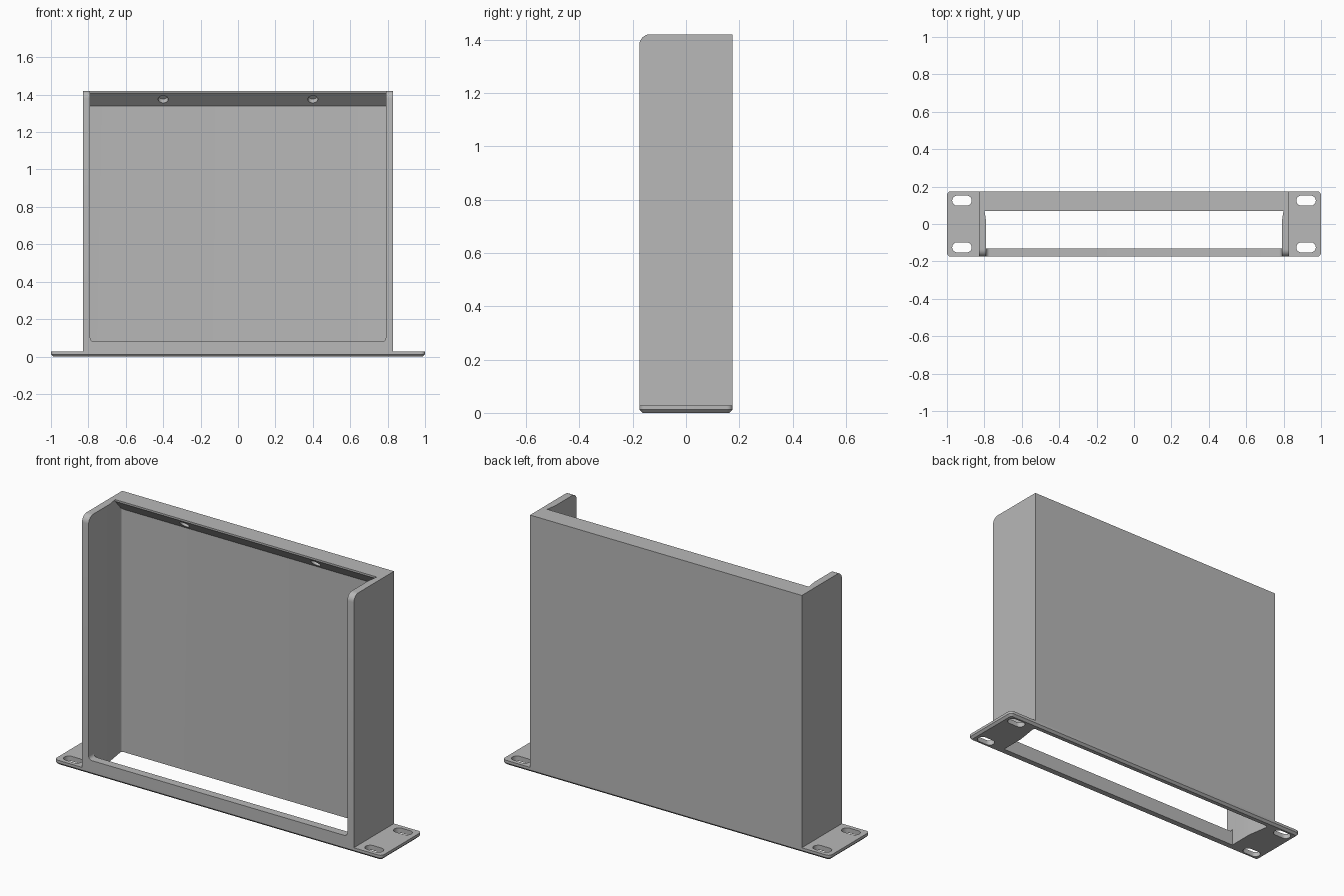
import bpy, bmesh, math
from mathutils import Vector, Matrix

if "Cube" in bpy.data.objects:
    bpy.data.objects.remove(bpy.data.objects["Cube"], do_unlink=True)

grey = bpy.data.materials.new("plain grey")
grey.use_nodes = True
colour = (0.48, 0.48, 0.48, 1)
grey.diffuse_color = colour
next(n for n in grey.node_tree.nodes
     if n.type == 'BSDF_PRINCIPLED').inputs["Base Color"].default_value = colour


def rounded(corners, steps=8):
    """Outline from (a, b, radius) corners, each rounded by a true arc."""
    out = []
    for i, (a, b, r) in enumerate(corners):
        p = Vector((a, b))
        if r == 0:
            out.append(p)
            continue
        u = (Vector(corners[i - 1][:2]) - p).normalized()
        v = (Vector(corners[(i + 1) % len(corners)][:2]) - p).normalized()
        half = u.angle(v) / 2
        centre = p + (u + v).normalized() * r / math.sin(half)
        start = p + u * r / math.tan(half) - centre
        end = p + v * r / math.tan(half) - centre
        sweep = start.angle_signed(end)
        for k in range(steps + 1):
            t = -sweep * k / steps
            out.append(centre + Matrix.Rotation(t, 2) @ start)
    return out


def rect(a0, a1, b0, b1, r=0):
    return [(a0, b0, r), (a1, b0, r), (a1, b1, r), (a0, b1, r)]


def prism(name, corners, axis, lo, hi, chamfer=0):
    """Extrude an outline along an axis; optionally chamfer the low end."""
    place = {'x': lambda p, t: (t, p.x, p.y),
             'y': lambda p, t: (p.x, t, p.y),
             'z': lambda p, t: (p.x, p.y, t)}[axis]
    bm = bmesh.new()
    base = bm.faces.new([bm.verts.new(place(p, lo)) for p in rounded(corners)])
    rim = list(base.edges)
    grown = bmesh.ops.extrude_face_region(bm, geom=[base], use_keep_orig=True)
    shift = Vector(place(Vector((0, 0)), hi - lo))
    bmesh.ops.translate(bm, vec=shift,
                        verts=[v for v in grown["geom"] if isinstance(v, bmesh.types.BMVert)])
    if chamfer:
        bmesh.ops.bevel(bm, geom=rim, offset=chamfer, segments=1, affect='EDGES')
    bmesh.ops.recalc_face_normals(bm, faces=bm.faces)
    mesh = bpy.data.meshes.new(name)
    bm.to_mesh(mesh)
    bm.free()
    mesh.materials.append(grey)
    obj = bpy.data.objects.new(name, mesh)
    bpy.context.collection.objects.link(obj)
    return obj


def combine(target, tool, operation):
    mod = target.modifiers.new("combine", 'BOOLEAN')
    mod.operation, mod.solver, mod.object = operation, 'EXACT', tool
    bpy.context.view_layer.objects.active = target
    bpy.ops.object.modifier_apply(modifier=mod.name)
    bpy.data.objects.remove(tool, do_unlink=True)


DEPTH, TOP = 0.175, 1.42

# Housing block with rounded upper front corners
bracket = prism("bracket", [(-DEPTH, 0.02, 0), (DEPTH, 0.02, 0),
                            (DEPTH, TOP, 0), (-DEPTH, TOP, 0.04)], 'x', -0.83, 0.83)

# Mounting flange with chamfered underside
combine(bracket, prism("flange", rect(-1, 1, -DEPTH, DEPTH, 0.022), 'z', 0, 0.027, 0.012), 'UNION')

# Inner shaft, slightly wider towards the back wall
shaft = [(-0.79, -0.13, 0), (0.79, -0.13, 0), (0.79, 0.01, 0),
         (0.81, 0.14, 0.012), (-0.81, 0.14, 0.012), (-0.79, 0.01, 0)]
combine(bracket, prism("shaft_cutter", shaft, 'z', -0.2, 1.6), 'DIFFERENCE')

# Open front above the lower bar
combine(bracket, prism("front_cutter", [(-0.79, 0.08, 0.02), (0.79, 0.08, 0.02),
                                        (0.79, 1.6, 0), (-0.79, 1.6, 0)],
                       'y', -0.4, -0.1), 'DIFFERENCE')

# Top lip with sloping underside
lip = [(0.07, 1.41, 0), (0.14, 1.34, 0), (0.16, 1.34, 0), (0.16, TOP, 0), (0.07, TOP, 0)]
combine(bracket, prism("top_lip", lip, 'x', -0.82, 0.82), 'UNION')

for side in (-1, 1):
    # Blind screw holes square to the lip slope
    hole = prism("screw_hole_cutter", rect(-0.027, 0.027, -0.027, 0.027, 0.0269), 'z', -0.04, 0.03)
    hole.data.transform(Matrix.Translation((0.4 * side, 0.105, 1.375))
                        @ Matrix.Rotation(math.radians(-45), 4, 'X'))
    combine(bracket, hole, 'DIFFERENCE')
    # Mounting slots in the flange
    for y in (-0.125, 0.125):
        x = 0.92 * side
        combine(bracket, prism("slot_cutter", rect(x - 0.052, x + 0.052, y - 0.027, y + 0.027, 0.0269),
                               'z', -0.1, 0.1), 'DIFFERENCE')

bpy.ops.object.select_all(action='DESELECT')
bracket.select_set(True)
bpy.context.view_layer.objects.active = bracket
bpy.ops.object.shade_smooth_by_angle(angle=math.radians(30))
